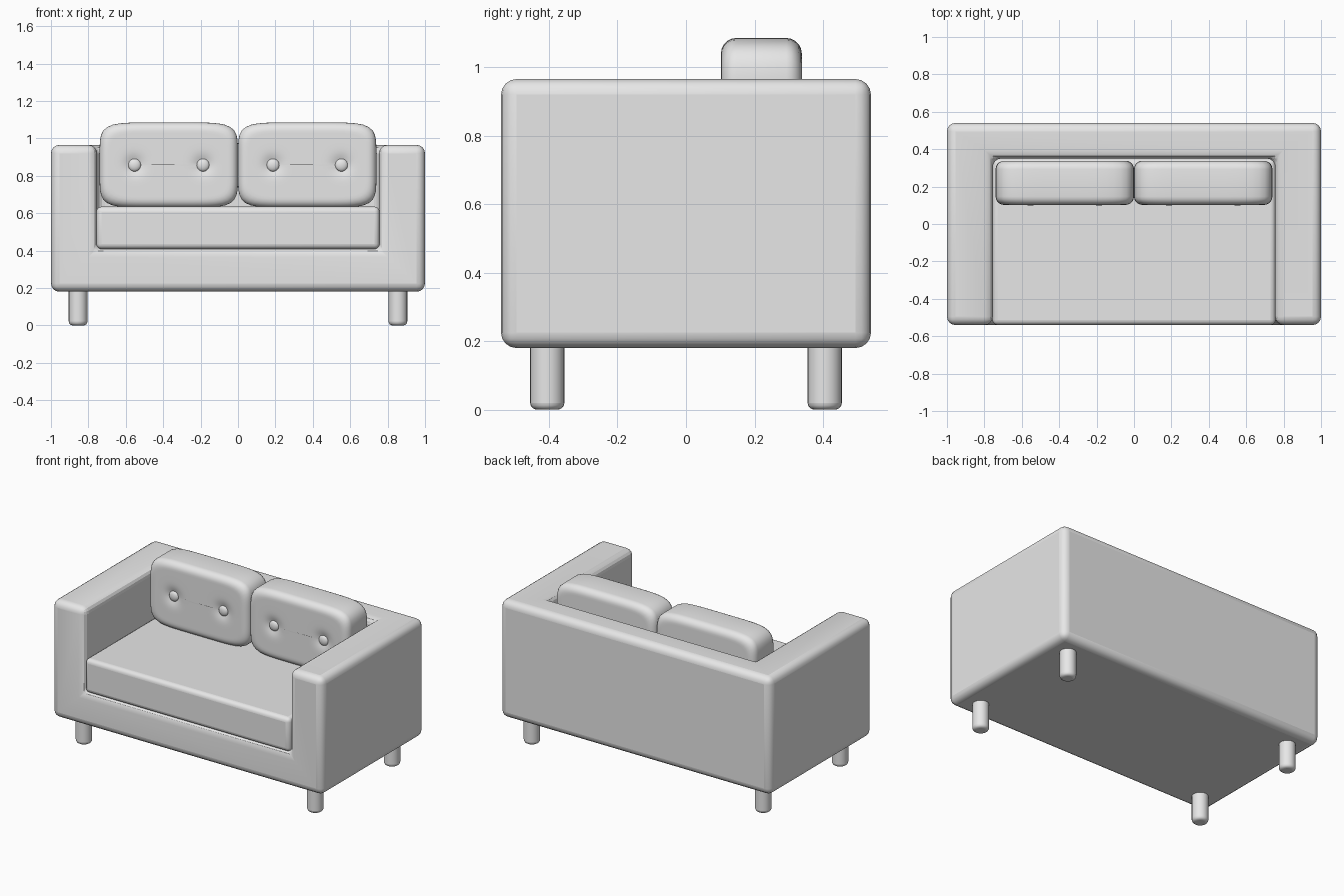
import bpy, bmesh, math
from mathutils import Matrix

if "Cube" in bpy.data.objects:
    bpy.data.objects.remove(bpy.data.objects["Cube"])

GREY = (0.8, 0.8, 0.8, 1)
fabric = bpy.data.materials.new("plain grey")
fabric.use_nodes = True
fabric.diffuse_color = GREY
fabric.node_tree.nodes["Principled BSDF"].inputs["Base Color"].default_value = GREY


def add_object(name, bm, location=(0, 0, 0)):
    bmesh.ops.recalc_face_normals(bm, faces=bm.faces)
    mesh = bpy.data.meshes.new(name)
    bm.to_mesh(mesh)
    bm.free()
    mesh.materials.append(fabric)
    obj = bpy.data.objects.new(name, mesh)
    obj.location = location
    bpy.context.collection.objects.link(obj)
    return obj


def box(name, low, high):
    bm = bmesh.new()
    bmesh.ops.create_cube(bm, size=1)
    for v in bm.verts:
        v.co = [a + (c + 0.5) * (b - a) for a, b, c in zip(low, high, v.co)]
    return add_object(name, bm)


def soften(obj, width):
    bevel = obj.modifiers.new("rounded edges", "BEVEL")
    bevel.width = width
    bevel.segments = 4
    bevel.limit_method = "ANGLE"


def smooth(obj, angle=40):
    bpy.ops.object.select_all(action="DESELECT")
    obj.select_set(True)
    bpy.context.view_layer.objects.active = obj
    bpy.ops.object.shade_smooth_by_angle(angle=math.radians(angle))


# Frame: base, arms and back in one piece, hollowed by a cutter
frame = box("frame", (-1, -0.54, 0.18), (1, 0.54, 0.965))
hollow = box("hollow_cutter", (-0.755, -0.8, 0.41), (0.755, 0.35, 1.3))
hollow.hide_render = True
hollow.hide_viewport = True
cut = frame.modifiers.new("hollow", "BOOLEAN")
cut.operation = "DIFFERENCE"
cut.solver = "EXACT"
cut.object = hollow
soften(frame, 0.045)
smooth(frame)

# Seat cushion
seat = box("seat_cushion", (-0.757, -0.54, 0.408), (0.757, 0.35, 0.635))
soften(seat, 0.028)
smooth(seat)

# Back cushions: rounded outline in rings, pulled in around the buttons
HALF_W, HALF_H, HALF_D, EDGE = 0.37, 0.228, 0.118, 0.045
BUTTON_X = 0.183
SIDES = 80


def dimple(x, z):
    return sum(0.02 * math.exp(-((x - b) ** 2 + z * z) / 0.0022)
               for b in (-BUTTON_X, BUTTON_X))


def outline(inset, y, front):
    points = []
    for i in range(SIDES):
        a = math.tau * i / SIDES
        c, s = math.cos(a), math.sin(a)
        r = (abs(c) ** 6 + abs(s) ** 6) ** (-1 / 6)
        x, z = (HALF_W - inset) * r * c, (HALF_H - inset) * r * s
        points.append((x, y + (dimple(x, z) if front else 0), z))
    return points


def cushion_mesh():
    bm = bmesh.new()
    flat = [EDGE + (HALF_H - EDGE - 0.004) * k / 14 for k in range(14, 0, -1)]
    curve = [math.pi / 2 * k / 5 for k in range(6)]
    rim = [(EDGE * (1 - math.sin(t)), HALF_D - EDGE + EDGE * math.cos(t)) for t in curve]
    half = [(inset, HALF_D) for inset in flat] + rim
    stations = [(i, -y, True) for i, y in half] + [(i, y, False) for i, y in reversed(half)]
    rings = [[bm.verts.new(p) for p in outline(*st)] for st in stations]
    for a, b in zip(rings, rings[1:]):
        for i in range(SIDES):
            j = (i + 1) % SIDES
            bm.faces.new((a[i], a[j], b[j], b[i]))
    bm.faces.new(rings[0])
    bm.faces.new(rings[-1])
    return bm


for side, sx in (("left", 1), ("right", -1)):
    cushion = add_object(side + "_back_cushion", cushion_mesh(), (sx * 0.37, 0.22, 0.857))
    smooth(cushion, 60)
    for place, dx in (("inner", -BUTTON_X), ("outer", BUTTON_X)):
        bm = bmesh.new()
        bmesh.ops.create_uvsphere(bm, u_segments=20, v_segments=12, radius=0.034,
                                  matrix=Matrix.Diagonal((1, 0.5, 1, 1)))
        button = add_object(f"{side}_{place}_button", bm,
                            (sx * (0.37 + dx), 0.115, 0.857))
        smooth(button, 60)

# Legs
for side, sx in (("left", 1), ("right", -1)):
    for end, sy in (("front", -1), ("back", 1)):
        bm = bmesh.new()
        bmesh.ops.create_cone(bm, cap_ends=True, segments=24, radius1=0.05,
                              radius2=0.05, depth=0.21)
        leg = add_object(f"{end}_{side}_leg", bm, (sx * 0.855, sy * 0.405, 0.105))
        soften(leg, 0.02)
        smooth(leg)
